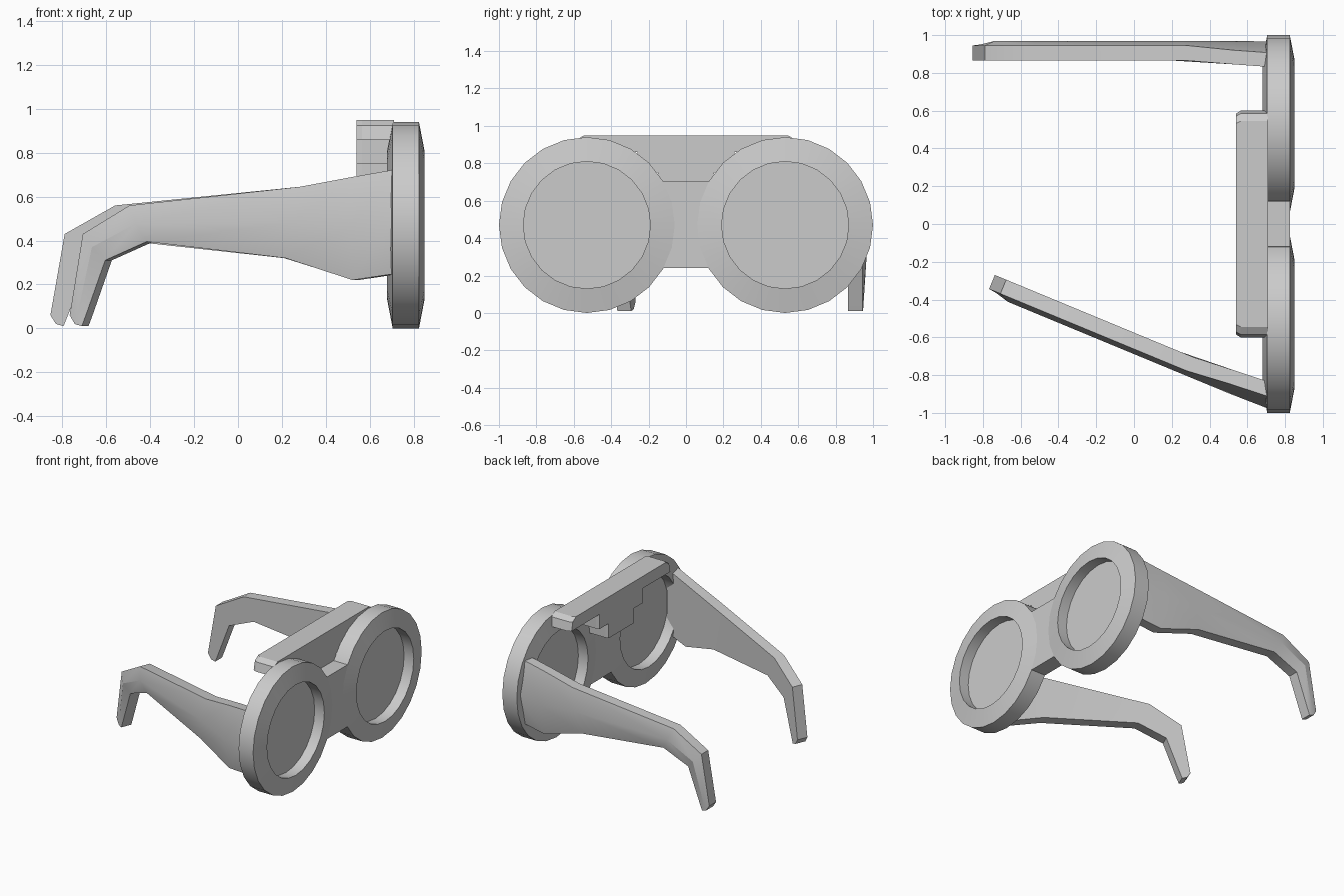
import bpy, bmesh
from math import sin, cos, pi, radians
from mathutils import Matrix, Vector

if "Cube" in bpy.data.objects:
    bpy.data.objects.remove(bpy.data.objects["Cube"])


def finish(bm, name, smooth=True):
    bmesh.ops.recalc_face_normals(bm, faces=bm.faces[:])
    me = bpy.data.meshes.new(name)
    bm.to_mesh(me)
    bm.free()
    ob = bpy.data.objects.new(name, me)
    bpy.context.collection.objects.link(ob)
    if smooth:
        bpy.ops.object.select_all(action='DESELECT')
        ob.select_set(True)
        bpy.context.view_layer.objects.active = ob
        bpy.ops.object.shade_smooth_by_angle(angle=radians(30))
    return ob


def skin(bm, loops):
    """Bridge closed point loops in order and cap both ends."""
    rings = [[bm.verts.new(p) for p in loop] for loop in loops]
    n = len(rings[0])
    for a, b in zip(rings, rings[1:]):
        for i in range(n):
            j = (i + 1) % n
            bm.faces.new((a[i], a[j], b[j], b[i]))
    bm.faces.new(rings[0])
    bm.faces.new(rings[-1])


# round rims, recessed lens on both faces: (x, radius)
RIM = [(.77, .34), (.85, .34), (.825, .47), (.705, .47), (.68, .34), (.76, .34)]
SIDES = 24


def rim(name, cy):
    bm = bmesh.new()
    ang = [2 * pi * i / SIDES for i in range(SIDES)]
    skin(bm, [[(x, cy + r * sin(a), .47 + r * cos(a)) for a in ang] for x, r in RIM])
    return finish(bm, name)


# temple arm stations: top (x, z), bottom (x, z), inner y, edge y, outer ridge y
ARM = [((.74, .725), (.74, .25), .83, .905, .965),
       ((.53, .69), (.53, .22), .845, .92, .97),
       ((.28, .645), (.21, .32), .865, .945, .97),
       ((-.56, .56), (-.475, .395), .865, .945, .97),
       ((-.79, .43), (-.68, .31), .865, .945, .97),
       ((-.855, .06), (-.775, .06), .865, .945, .95),
       ((-.83, .02), (-.795, .01), .865, .945, .947)]


def arm(name, side, fold):
    bm = bmesh.new()
    loops = []
    for (tx, tz), (bx, bz), yi, ye, yo in ARM:
        mx, mz = (tx + bx) / 2, (tz + bz) / 2
        loops.append([(tx, side * yi, tz), (tx, side * ye, tz), (mx, side * yo, mz),
                      (bx, side * ye, bz), (bx, side * yi, bz)])
    skin(bm, loops)
    # swing the arm around its hinge
    bmesh.ops.rotate(bm, verts=bm.verts[:], cent=Vector((.70, side * .865, 0)),
                     matrix=Matrix.Rotation(fold, 3, 'Z'))
    return finish(bm, name)


for side, label in ((1, "left"), (-1, "right")):
    rim(label + "_rim", side * .53)
arm("left_arm", 1, 0)
arm("right_arm", -1, radians(-22.5))

# bridge joining the rims
bm = bmesh.new()
skin(bm, [[(x, -.12, .24), (x, .12, .24), (x, .16, .30), (x, .16, .65),
           (x, .12, .705), (x, -.12, .705), (x, -.16, .65), (x, -.16, .30)]
          for x in (.705, .825)])
finish(bm, "bridge", False)

# brow bar behind the rims, stepping down towards the middle
half = [(.545, .95), (.585, .925), (.60, .86), (.26, .86), (.26, .75), (.15, .75), (.15, .64)]
outline = half + [(-y, z) for y, z in reversed(half)]
bm = bmesh.new()
skin(bm, [[(x, y * k, z) for y, z in outline] for x, k in ((.54, .975), (.565, 1), (.71, 1))])
finish(bm, "brow_bar", False)
